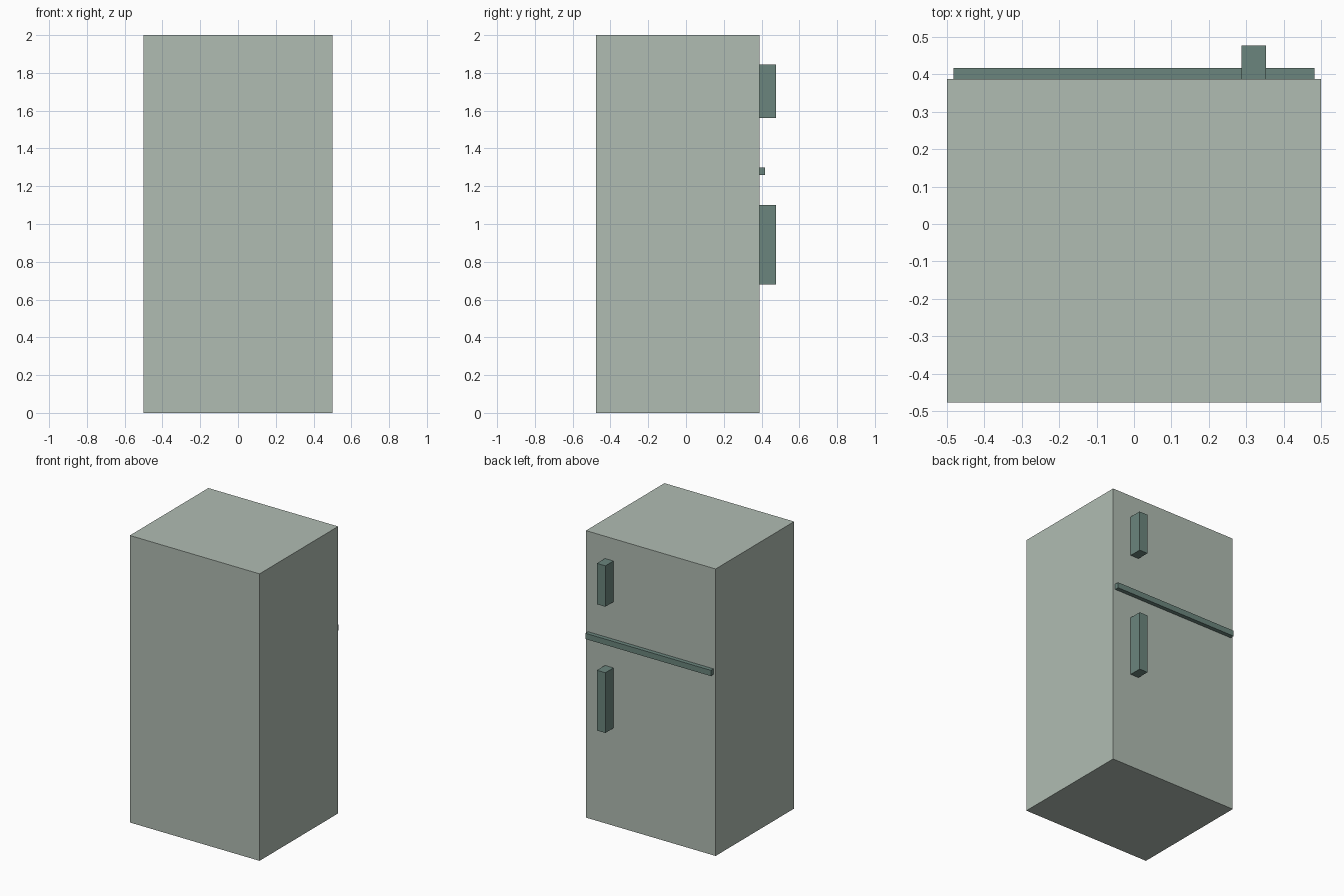
import bpy
import bmesh
from mathutils import Vector

if "Cube" in bpy.data.objects:
    bpy.data.objects.remove(bpy.data.objects["Cube"])


def material(name, rgb):
    mat = bpy.data.materials.new(name)
    mat.diffuse_color = (*rgb, 1.0)
    mat.use_nodes = True
    mat.node_tree.nodes["Principled BSDF"].inputs["Base Color"].default_value = mat.diffuse_color
    return mat


def box(name, low, high, mat):
    """Axis-aligned box between two corners."""
    low, high = Vector(low), Vector(high)
    bm = bmesh.new()
    bmesh.ops.create_cube(bm, size=1.0)
    bmesh.ops.scale(bm, vec=high - low, verts=bm.verts)
    bmesh.ops.translate(bm, vec=(low + high) / 2, verts=bm.verts)
    mesh = bpy.data.meshes.new(name)
    bm.to_mesh(mesh)
    bm.free()
    mesh.materials.append(mat)
    obj = bpy.data.objects.new(name, mesh)
    bpy.context.collection.objects.link(obj)
    return obj


pale_green = material("pale_grey_green", (0.434, 0.503, 0.448))
dark_green = material("dark_grey_green", (0.147, 0.235, 0.205))

DOOR_Y = 0.388  # plane of the doors

# Cabinet
box("cabinet", (-0.5, -0.477, 0), (0.5, DOOR_Y, 2), pale_green)

# Trim strip between the freezer and fridge doors
box("door_divider", (-0.483, DOOR_Y - 0.005, 1.26), (0.483, 0.417, 1.30), dark_green)

# Door handles
for name, z0, z1 in (("freezer_handle", 1.56, 1.845), ("fridge_handle", 0.68, 1.10)):
    box(name, (0.288, DOOR_Y - 0.005, z0), (0.353, 0.477, z1), dark_green)
